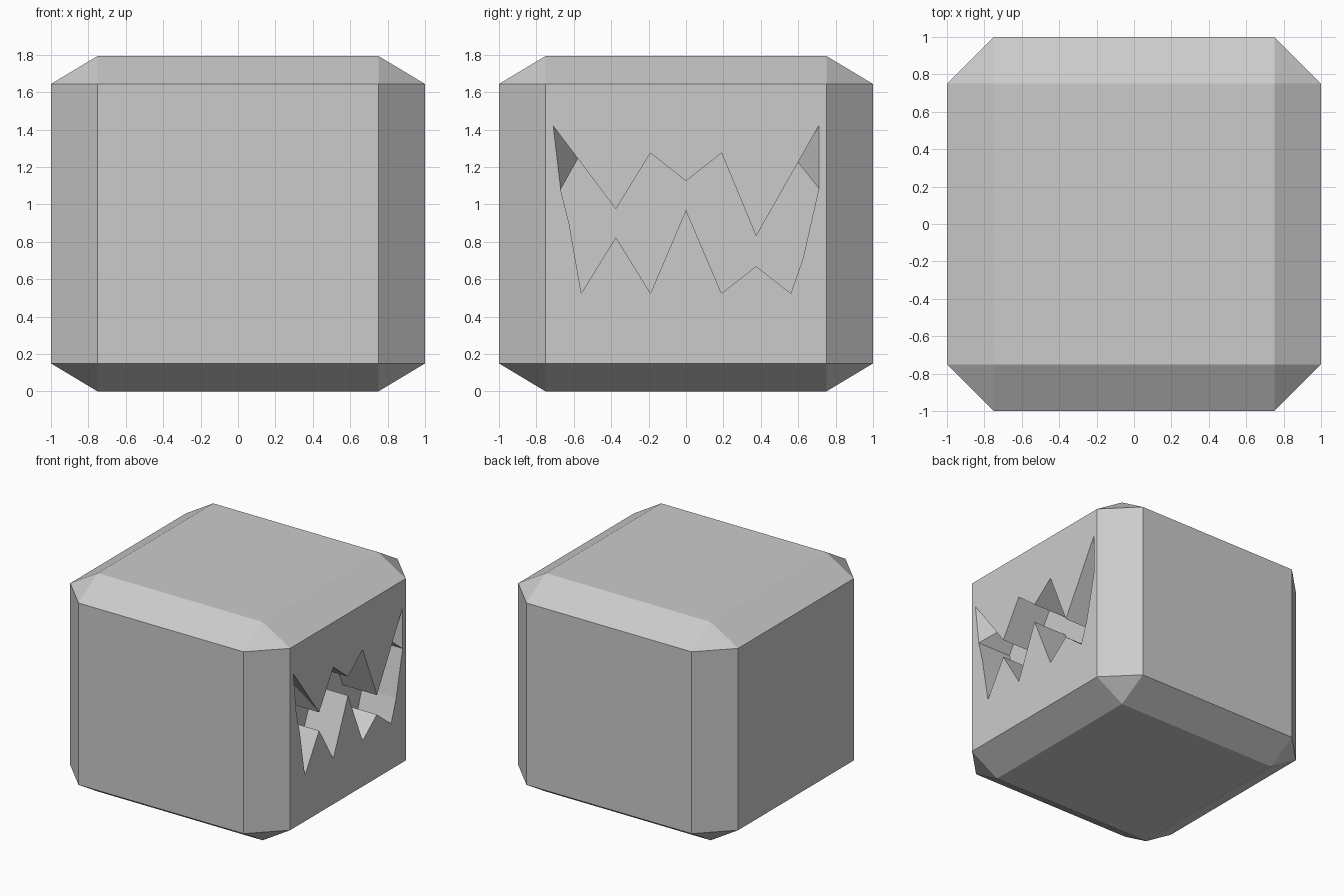
import bpy, bmesh
from itertools import product

if "Cube" in bpy.data.objects:
    bpy.data.objects.remove(bpy.data.objects["Cube"])


def make_object(name, bm):
    bmesh.ops.recalc_face_normals(bm, faces=bm.faces)
    mesh = bpy.data.meshes.new(name)
    bm.to_mesh(mesh)
    bm.free()
    obj = bpy.data.objects.new(name, mesh)
    bpy.context.collection.objects.link(obj)
    return obj


# Body: box with flat chamfers, as the hull of its six square faces
MID, HALF_HEIGHT, FLAT_HEIGHT, INSET = 0.897, 0.897, 0.747, 0.75
bm = bmesh.new()
for sx, sy, sz in product((-1, 1), repeat=3):
    for x, y, z in ((1, INSET, FLAT_HEIGHT), (INSET, 1, FLAT_HEIGHT),
                    (INSET, INSET, HALF_HEIGHT)):
        bm.verts.new((sx * x, sy * y, MID + sz * z))
bmesh.ops.convex_hull(bm, input=bm.verts[:])
bmesh.ops.dissolve_limit(bm, angle_limit=0.01, verts=bm.verts[:], edges=bm.edges[:])
body = make_object("body", bm)

# Jagged mouth outline in (y, z): upper teeth, then back along the lower teeth
outline = [(-.71, 1.42), (-.375, .975), (-.19, 1.275), (0, 1.125), (.19, 1.275),
           (.375, .83), (.71, 1.42), (.71, 1.085), (.625, .71), (.56, .525),
           (.375, .67), (.19, .525), (0, .97), (-.19, .525), (-.375, .825),
           (-.56, .525), (-.625, .9), (-.67, 1.08)]
# The upper corners pull inwards at the back of the recess
back_outline = outline[:]
back_outline[0], back_outline[6] = (-.52, 1.35), (.52, 1.325)

# Mouth cutter: back, face-level and outside rings
bm = bmesh.new()
back, front, outer = [[bm.verts.new((x, y, z)) for y, z in pts] for x, pts in
                      ((0.69, back_outline), (1.0, outline), (1.1, outline))]
count = len(outline)
for i in range(count):
    j = (i + 1) % count
    bm.faces.new((front[i], front[j], outer[j], outer[i]))
    if j == 0:
        bm.faces.new((front[i], back[j], front[j]))
        bm.faces.new((front[i], back[i], back[j]))
    else:
        bm.faces.new((front[i], back[i], front[j]))
        bm.faces.new((front[j], back[i], back[j]))
bm.faces.new(back)
bm.faces.new(outer)
cutter = make_object("mouth_cutter", bm)
cutter.hide_render = True

# Carve the mouth
mod = body.modifiers.new("mouth", 'BOOLEAN')
mod.operation = 'DIFFERENCE'
mod.solver = 'EXACT'
mod.object = cutter
bpy.context.view_layer.objects.active = body
bpy.ops.object.modifier_apply(modifier=mod.name)
bpy.data.objects.remove(cutter)
